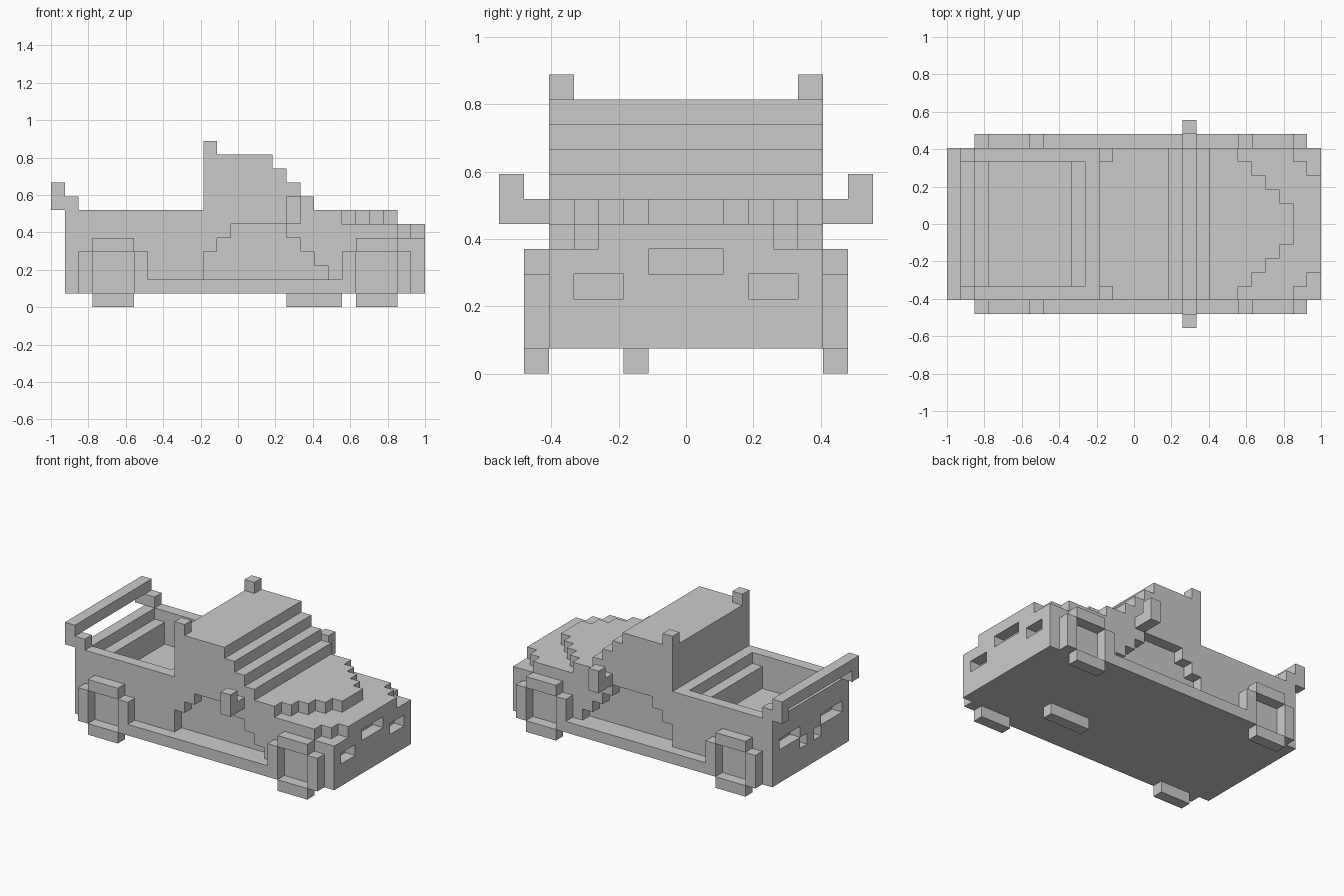
import bpy, bmesh

if "Cube" in bpy.data.objects:
    bpy.data.objects.remove(bpy.data.objects["Cube"])

U = 2 / 27   # block size; all coordinates below are in blocks


def solid(name, *prisms):
    """Object made of prisms (axis, outline, low, high); the outline lies in the other two axes."""
    bm = bmesh.new()
    for axis, outline, lo, hi in prisms:
        rings = []
        for h in (lo, hi):
            ring = []
            for a, b in outline:
                x, y, z = {'x': (h, a, b), 'y': (a, h, b), 'z': (a, b, h)}[axis]
                ring.append(bm.verts.new((x * U - 1, (y - 7.5) * U, z * U)))
            rings.append(ring)
        low, high = rings
        bm.faces.new(low)
        bm.faces.new(high)
        n = len(low)
        for i in range(n):
            k = (i + 1) % n
            bm.faces.new((low[i], low[k], high[k], high[i]))
    bmesh.ops.recalc_face_normals(bm, faces=bm.faces)
    me = bpy.data.meshes.new(name)
    bm.to_mesh(me)
    bm.free()
    ob = bpy.data.objects.new(name, me)
    bpy.context.collection.objects.link(ob)
    return ob


def box(x0, x1, y0, y1, z0, z1):
    return ('z', [(x0, y0), (x1, y0), (x1, y1), (x0, y1)], z0, z1)


def flip(prism):
    """Mirror a prism to the other side of the car."""
    axis, pts, lo, hi = prism
    if axis == 'y':
        return axis, pts, 15 - hi, 15 - lo
    if axis == 'x':
        return axis, [(15 - y, z) for y, z in pts], lo, hi
    return axis, [(x, 15 - y) for x, y in pts], lo, hi


def cut(target, *prisms):
    for p in prisms:
        cutter = solid("cutter", p)
        cutter.hide_render = True
        mod = target.modifiers.new("cut", 'BOOLEAN')
        mod.operation, mod.solver, mod.object = 'DIFFERENCE', 'EXACT', cutter
        bpy.context.view_layer.objects.active = target
        bpy.ops.object.modifier_apply(modifier=mod.name)
        bpy.data.objects.remove(cutter)


# Body and stepped cabin from the side profile
body = solid("body", ('y', [
    (1, 1), (27, 1), (27, 7), (19, 7), (19, 8), (18, 8), (18, 9), (17, 9),
    (17, 10), (16, 10), (16, 11), (11, 11), (11, 7), (1, 7)], 2, 13))

# Stepped round bonnet
half = [(21, 1), (21, 3), (22, 3), (22, 4), (23, 4), (23, 5), (24, 5), (24, 6), (25, 6)]
other = [(x, 15 - y) for x, y in reversed(half)]
cut(body, ('z', half + other + [(28, 14), (28, 1)], 6, 7.5))

# Nose corners
corner = ('z', [(25, 1), (25, 3), (26, 3), (26, 4), (28, 4), (28, 1)], 5, 6.5)
cut(body, corner, flip(corner))

# Cargo bed with a ledge at each end
cut(body, box(2, 10, 3, 12, 6, 8), box(3, 9, 3, 12, 4, 6.5))

# Door recesses
door = ('y', [(11, 2), (20, 2), (20, 3), (19, 3), (19, 4), (18, 4), (18, 5), (17, 5),
              (17, 6), (13, 6), (13, 5), (12, 5), (12, 4), (11, 4)], 1, 3)
cut(body, door, flip(door))

# Grille, front lamps and rear lamp slots
lamp = box(26, 28, 3, 5, 3, 4)
tail = box(0, 2, 3, 6, 4, 5)
tail_inner = box(0, 2, 6, 7, 3, 4)
cut(body, box(26, 28, 6, 9, 4, 5))
for slot in (lamp, tail, tail_inner):
    cut(body, slot, flip(slot))

# Parts repeated on both sides
for side, place in (("right", lambda p: p), ("left", flip)):
    for end, x in (("rear", 2), ("front", 21)):
        solid(f"{end}_{side}_wheel", *[place(p) for p in (
            box(x, x + 1, 1, 2, 1, 4), box(x + 4, x + 5, 1, 2, 1, 4),
            box(x + 1, x + 4, 1, 2, 4, 5), box(x + 1, x + 4, 1, 2, 0, 1))])
    solid(f"{side}_side_step", place(box(7, 21, 1, 2, 1, 2)))
    solid(f"{side}_mirror", place(
        ('x', [(0, 6), (2, 6), (2, 7), (1, 7), (1, 8), (0, 8)], 17, 18)))
    solid(f"{side}_roof_post", place(box(11, 12, 2, 3, 11, 12)))
    solid(f"{side}_spoiler_support", place(box(1, 2, 2, 3, 7, 8)))

# Rear spoiler bar with turned-down ends
solid("spoiler", ('x', [(2, 7), (2, 9), (13, 9), (13, 7), (12, 7), (12, 8), (3, 8), (3, 7)], 0, 1))

# Off-centre block under the floor
solid("underbody_block", box(17, 21, 5, 6, 0, 1))
